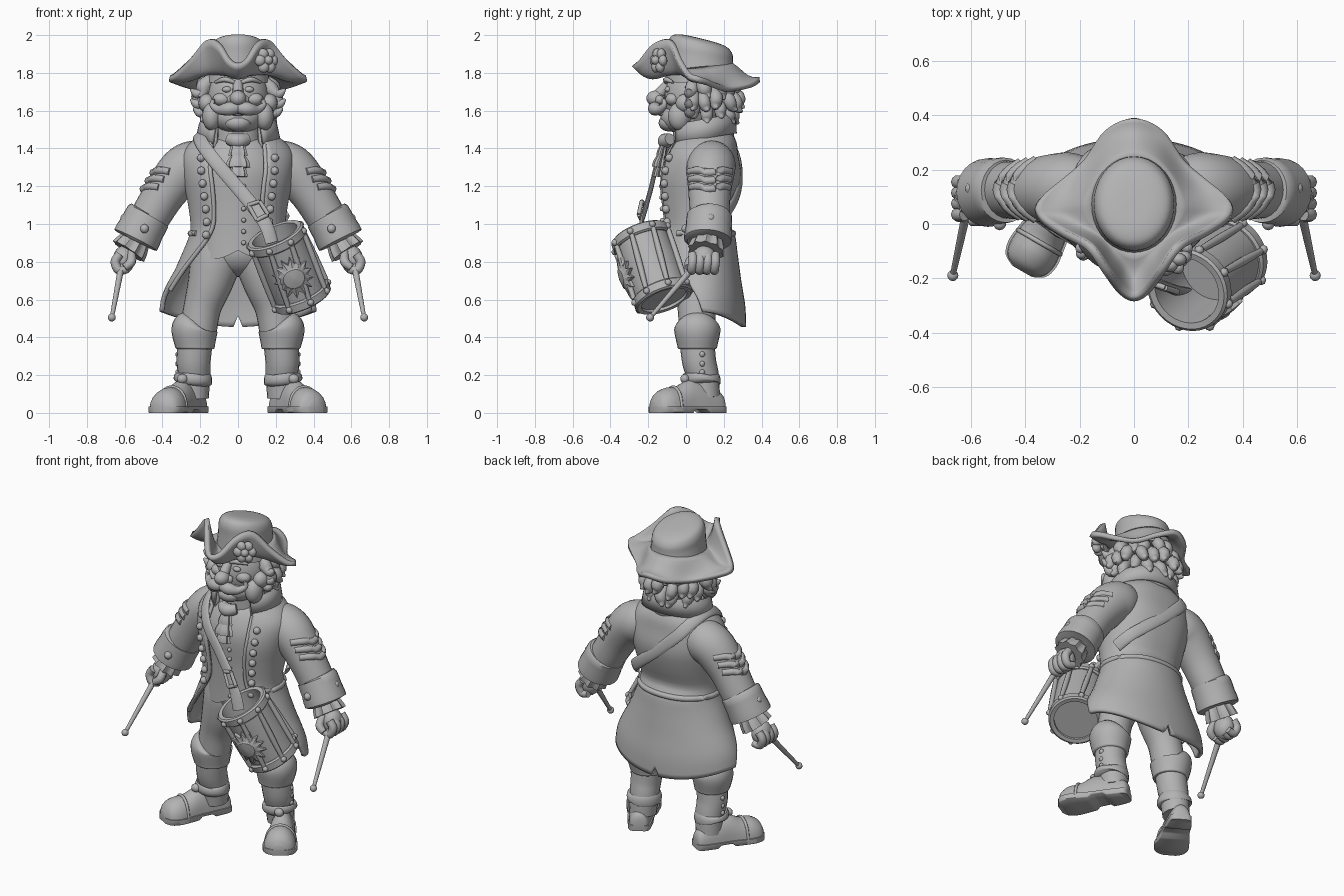
import bpy, bmesh, math, random
from math import sin, cos, pi, radians
from mathutils import Vector as V

if "Cube" in bpy.data.objects:
    bpy.data.objects.remove(bpy.data.objects["Cube"])

random.seed(4)
MAT = bpy.data.materials.new("clay grey")
MAT.diffuse_color = (0.45, 0.45, 0.45, 1)
MAT.use_nodes = True
MAT.node_tree.nodes["Principled BSDF"].inputs["Base Color"].default_value = MAT.diffuse_color


def finish(name, bm, sharp=50, thick=0):
    bmesh.ops.recalc_face_normals(bm, faces=bm.faces)
    me = bpy.data.meshes.new(name)
    bm.to_mesh(me)
    bm.free()
    me.materials.append(MAT)
    me.shade_smooth()
    me.set_sharp_from_angle(angle=radians(sharp))
    ob = bpy.data.objects.new(name, me)
    bpy.context.collection.objects.link(ob)
    if thick:
        m = ob.modifiers.new("thickness", 'SOLIDIFY')
        m.thickness, m.offset = thick, 0
    return ob


def grid(name, rings, wrap=True, caps=True, thick=0, sharp=50):
    bm = bmesh.new()
    rows = [[bm.verts.new(p) for p in r] for r in rings]
    n = len(rows[0])
    for a, b in zip(rows, rows[1:]):
        for i in range(n if wrap else n - 1):
            j = (i + 1) % n
            bm.faces.new((a[i], a[j], b[j], b[i]))
    if caps and wrap:
        bm.faces.new(rows[0])
        bm.faces.new(rows[-1])
    return finish(name, bm, sharp, thick)


def smooth(rows, k=4, loop=False):
    """Catmull-Rom through rows of numbers."""
    n, out = len(rows), []
    get = (lambda i: rows[i % n]) if loop else (lambda i: rows[max(0, min(n - 1, i))])
    for i in range(n if loop else n - 1):
        for s in range(k):
            t = s / k
            out.append([0.5 * (2 * b + (c - a) * t + (2 * a - 5 * b + 4 * c - d) * t * t + (3 * b - a - 3 * c + d) * t ** 3)
                        for a, b, c, d in zip(get(i - 1), get(i), get(i + 1), get(i + 2))])
    return out if loop else out + [list(rows[-1])]


def tube(name, rows, k=4, n=14, ref=None, flat=1, wave=0, waves=8, sharp=50):
    """Rows are x, y, z, radius; flat squashes the section along ref."""
    rows = smooth(rows, k)
    pts, rings = [V(r[:3]) for r in rows], []
    for i, p in enumerate(pts):
        t = (pts[min(i + 1, len(pts) - 1)] - pts[max(i - 1, 0)]).normalized()
        f = ref(p) if ref else (V((0, 1, 0)) if abs(t.y) < 0.9 else V((0, 0, 1)))
        u = t.cross(f).normalized()
        w = u.cross(t)
        ring = []
        for j in range(n):
            a = 2 * pi * j / n
            r = rows[i][3] * (1 + wave * cos(a * waves))
            ring.append(p + u * r * cos(a) + w * r * flat * sin(a))
        rings.append(ring)
    return grid(name, rings, sharp=sharp)


def ball(name, loc, size, seg=16):
    size = (size,) * 3 if isinstance(size, (int, float)) else size
    bm = bmesh.new()
    bmesh.ops.create_uvsphere(bm, u_segments=seg, v_segments=seg * 3 // 4, radius=1)
    for v in bm.verts:
        v.co = V(a * b for a, b in zip(v.co, size)) + V(loc)
    return finish(name, bm)


# coat: height, half width, half depth, centre y, half opening in degrees
COAT = smooth([(1.48, .16, .13, .10, 36), (1.43, .235, .165, .09, 35), (1.36, .285, .19, .075, 32),
               (1.25, .28, .215, .065, 30), (1.12, .255, .195, .055, 30), (1.01, .24, .17, .045, 32),
               (.94, .245, .192, .055, 38), (.85, .28, .2, .06, 50), (.70, .345, .21, .07, 70),
               (.57, .39, .23, .07, 86), (.455, .405, .235, .07, 94)], 3)


def coat_xy(z, rx, ry, yc, th):
    back = .8 + .2 * max(0, min(1, (1.05 - z) / .2))      # squarer across the upper back
    x = abs(sin(th)) ** (back if cos(th) < 0 else 1)
    return rx * math.copysign(x, sin(th)), yc - ry * cos(th)


def coat_pt(z, deg, out=0.0):
    for a, b in zip(COAT, COAT[1:]):
        if a[0] >= z >= b[0]:
            t = (a[0] - z) / (a[0] - b[0])
            _, rx, ry, yc, o = [p + (q - p) * t for p, q in zip(a, b)]
            break
    return V((*coat_xy(z, rx + out, ry + out, yc, radians(deg)), z)), o


rings = []
for z, rx, ry, yc, o in COAT:
    low = max(0, (.75 - z) / .295)
    ring = []
    for i in range(49):
        th = radians(o + (360 - 2 * o) * i / 48)
        lift = low * .08 * sin(th) ** 2 + (.06 * low ** 4 if i == 24 else 0)
        ring.append((*coat_xy(z, rx, ry, yc, th), z + lift))
    rings.append(ring)
grid("coat", rings, wrap=False, thick=.025)
tube("waist_seam", [(*coat_pt(.95, a, .006)[0], .018) for a in range(60, 301, 15)], k=2, n=8)

# collar standing around the neck
rings = []
for z, rx, ry in ((1.41, .205, .165), (1.47, .18, .155), (1.53, .178, .155), (1.545, .19, .165), (1.53, .198, .172), (1.45, .215, .175)):
    rings.append([(rx * sin(t), .085 - ry * cos(t), z - .03 * cos(t))
                  for t in (radians(38 + 284 * i / 32) for i in range(33))])
grid("collar", rings, wrap=False, thick=.018)

# waistcoat with pointed hem
rings = []
for z, rx, ry, yc in smooth([(1.47, .12, .11, .08), (1.4, .2, .16, .07), (1.28, .25, .195, .065), (1.1, .225, .175, .055),
                             (.95, .22, .165, .05), (.86, .225, .165, .05)]):
    low = max(0, 1 - (z - .86) / .09)
    rings.append([(rx * sin(t), yc - ry * cos(t), z - low * .06 * max(0, cos(t)) * abs(sin(2 * t)))
                  for t in (2 * pi * i / 48 for i in range(48))])
grid("waistcoat", rings)
for i in range(6):
    z = 1.2 - .06 * i
    ball("waistcoat_button", (.03, -.13 + .03 * (1.2 - z), z), .013, 8)

# neck and cravat
tube("neck", [(0, .06, 1.4, .13), (0, .05, 1.56, .12)], n=20)
tube("cravat_knot", [(-.05, -.085, 1.45, .03), (0, -.11, 1.44, .04), (.05, -.085, 1.45, .03)])
for z, w, y in ((1.39, .045, -.125), (1.33, .058, -.14), (1.28, .045, -.145)):
    tube("cravat_ruffle", [(0, y + .02, z + .06, .02), (0, y, z, w * .9), (0, y - .005, z - .03, w)], n=32, flat=.55, wave=.12)

# head and face
ball("head", (0, .05, 1.67), (.165, .165, .185), 28)
ball("jaw", (0, -.005, 1.56), (.13, .13, .085), 20)
ball("chin", (0, -.09, 1.535), (.07, .055, .045))
ball("lower_lip", (0, -.125, 1.585), (.04, .025, .015))
ball("nose", (0, -.16, 1.665), (.044, .05, .042))
tube("nose_bridge", [(0, -.09, 1.75, .025), (0, -.14, 1.69, .03)])
for s in (-1, 1):
    ball("cheek", (s * .085, -.07, 1.66), (.05, .04, .035))
    ball("eye", (s * .058, -.095, 1.712), (.026, .018, .016))
    ball("nostril", (s * .037, -.14, 1.658), .024, 10)
    tube("eyebrow", [(s * .02, -.105, 1.75, .01), (s * .07, -.105, 1.765, .014), (s * .12, -.07, 1.75, .007)])
    tube("moustache", [(0, -.16, 1.615, .03), (s * .05, -.165, 1.61, .036), (s * .1, -.14, 1.605, .024),
                       (s * .135, -.115, 1.63, .016), (s * .13, -.12, 1.66, .009)])
    ball("sideburn", (s * .14, -.035, 1.57), (.05, .06, .075))
    ball("ear_whisker", (s * .165, .0, 1.64), (.045, .055, .05))
    for x, z in ((.19, 1.7), (.19, 1.645), (.175, 1.6)):
        tube("side_lock", [(s * (x - .03), .03, z + .02, .035), (s * (x + .025), .02, z - .01, .028),
                           (s * (x + .06), .01, z + .015, .006)])

# curled hair around the back
for z, r, n in ((1.73, .185, 10), (1.665, .205, 11), (1.605, .175, 9)):
    for i in range(n):
        t = radians(80 + 200 * i / (n - 1) + random.uniform(-5, 5))
        c = V((r * sin(t), .07 - r * cos(t), z + random.uniform(-.02, .015)))
        o = V((sin(t), -cos(t), 0))
        side = V((cos(t), sin(t), 0)) * random.uniform(-.03, .03)
        tube("hair_curl", [(*(c - o * .04 + V((0, 0, .04))), .028), (*c, random.uniform(.034, .043)),
                           (*(c + o * .012 + side * .6 - V((0, 0, .04))), .027),
                           (*(c + o * .035 + side - V((0, 0, .055))), .005)], k=3, n=10)

# three-cornered hat brim, crown and rosette
half = [(.05, -.245, 1.87), (.105, -.17, 1.955), (.165, -.085, 1.972), (.26, -.035, 1.868), (.34, .015, 1.79),
        (.363, .06, 1.77), (.335, .105, 1.755), (.265, .16, 1.73), (.18, .23, 1.712), (.10, .345, 1.735)]
edge = [(0, -.275, 1.845)] + half + [(0, .39, 1.765)] + [(-x, y, z) for x, y, z in reversed(half)]
rings = []
for k in range(9):
    t, ring = k / 8, []
    for x, y, z in smooth(edge, 5, True):
        a = math.atan2(x, .07 - y)
        bx, by = .15 * sin(a), .07 - .17 * cos(a)
        bz = 1.82 + .12 * (by - .07)
        ring.append((bx + (x - bx) * t ** .85, by + (y - by) * t ** .85, bz + (z - bz) * t ** 1.3 - .035 * sin(pi * t)))
    rings.append(ring)
grid("hat_brim", rings, caps=False, thick=.028)
rings = []
for z, r, f in smooth([(1.75, .168, 1.1), (1.82, .158, 1.13), (1.88, .15, 1.16), (1.93, .146, 1.17), (1.965, .126, 1.17),
                       (1.98, .08, 1.2), (1.983, .02, 1.2)]):
    rings.append([(r * sin(a), .075 - f * r * cos(a), z + f * r * cos(a) * .24 * max(0, (z - 1.76) / .22))
                  for a in (2 * pi * i / 36 for i in range(36))])
grid("hat_crown", rings)
c, nrm = V((.15, -.145, 1.865)), V((.55, -.8, .1)).normalized()
u = nrm.cross(V((0, 0, 1))).normalized()
w = u.cross(nrm)
for i in range(6):
    a = i * pi / 3
    ball("rosette_petal", c + (u * cos(a) + w * sin(a)) * .04, (.03, .024, .03), 12)
ball("rosette_centre", c + nrm * .02, .024, 12)

for s in (-1, 1):
    # coat front edge and buttons
    tube("coat_edge", [(*coat_pt(z, s * coat_pt(z, 0)[1], .004)[0], .012) for z in (1.42, 1.3, 1.2, 1.1, 1.0, .92, .85, .75, .65)], n=8)
    for i in range(7):
        z = 1.35 - .068 * i
        ball("coat_button", coat_pt(z, s * 40, .018)[0], .022, 10)
    # sleeve, chevrons, cuff and ruffle
    tube("sleeve", [(s * .17, .135, 1.325, .11), (s * .23, .135, 1.315, .128), (s * .3, .13, 1.275, .128), (s * .39, .125, 1.16, .112),
                    (s * .47, .125, 1.03, .105), (s * .52, .12, .95, .1)], n=24)
    d, o = V((s * .6, 0, -.8)), V((s * .8, 0, .6))
    for k in range(3):
        m = V((s * .335, .127, 1.23)) + d * (.05 * k)
        tube("chevron", [(*(m + (o * cos(a) + V((0, sin(a), 0))) * (.116 - .005 * k) + d * (.035 - .05 * abs(a))), .021)
                         for a in (-1.15, -.6, 0, .6, 1.15)], k=3, n=8)
    tube("cuff", [(s * .473, .125, 1.045, .1), (s * .475, .125, 1.042, .12), (s * .51, .12, .978, .122), (s * .542, .115, .915, .126),
                  (s * .543, .115, .913, .09)], k=2, n=24, sharp=40)
    ball("cuff_button", (s * .495, .0, .975), .024, 10)
    ball("cuff_button", (s * .6, .13, 1.03), .024, 10)
    tube("wrist_ruffle", [(s * .535, .115, .925, .07), (s * .56, .11, .885, .085), (s * .58, .105, .855, .092)], n=40, wave=.08, waves=10)
    # fist
    ball("palm", (s * .605, .095, .81), (.058, .068, .075))
    for k in range(4):
        y = .035 + .04 * k
        tube("finger", [(s * .625, y, .84, .024), (s * .65, y, .8, .025), (s * .63, y - .005, .755, .024), (s * .585, y, .76, .02)], n=10)
    tube("thumb", [(s * .565, .06, .85, .022), (s * .565, .02, .8, .025), (s * .6, .012, .77, .02)], n=10)
    # drumstick
    tube("drumstick", [(s * .6, .12, .86, .017), (s * .62, .03, .76, .017), (s * .667, -.185, .51, .011)], n=10)
    ball("drumstick_tip", (s * .668, -.19, .505), .021, 12)
    # breeches, turned cuff and boot shaft
    tube("breeches_leg", [(s * .1, .06, .92, .13), (s * .12, .055, .8, .135), (s * .15, .05, .68, .118), (s * .188, .055, .56, .1), (s * .21, .06, .44, .098)], n=24)
    tube("boot_top", [(s * .215, .06, .475, .085), (s * .225, .06, .46, .116), (s * .23, .06, .43, .122), (s * .228, .06, .36, .107),
                      (s * .228, .06, .34, .1), (s * .228, .06, .335, .07)], n=24)
    tube("boot_shaft", [(s * .228, .06, .36, .092), (s * .235, .07, .27, .09), (s * .232, .09, .19, .085), (s * .235, .1, .08, .08)], n=20)
    tube("ankle_strap", [(s * .235, .085, .205, .08), (s * .235, .085, .195, .098), (s * .24, .08, .165, .102), (s * .242, .08, .15, .08)], n=20)
    ball("strap_buckle", (s * .295, -.005, .18), (.03, .025, .026), 10)
    for z in (.31, .26, .215):
        ball("boot_button", (s * .316, .085, z), .016, 8)
    # boot foot and heeled sole, heel to toe
    heel, f, side = V((s * .232, .137, 0)), V((s * .5, -.866, 0)), V((.866, s * .5, 0))
    rows = smooth([(-.065, .03, .07), (-.045, .055, .11), (.05, .068, .16), (.14, .075, .175), (.22, .088, .14),
                   (.285, .094, .132), (.335, .078, .105), (.36, .035, .06)])
    foot, sole = [], []
    for q, hw, h in rows:
        c = heel + f * q
        foot.append([c + side * hw * cos(a) + V((0, 0, .025 + max(0, (h - .025) * sin(a)))) for a in (2 * pi * i / 20 for i in range(20))])
        z0 = .018 if .07 < q < .16 else 0
        sole.append([c + side * (hw + .007) * x + V((0, 0, z)) for x, z in ((-1, z0 + .004), (-.95, z0), (.95, z0), (1, z0 + .004), (1, .035), (-1, .035))])
    grid("boot_foot", foot)
    grid("boot_sole", sole)
    p = heel + f * .235
    tube("toe_cap_seam", [(*(p + side * .09 * cos(a) + V((0, 0, .025 + .112 * sin(a)))), .009) for a in (0, .6, 1.1, 1.57, 2.04, 2.54, pi)], n=8)
ball("hips", (0, .06, .86), (.2, .15, .14), 20)

# shoulder strap, front run, back run and buckle
tube("strap", [(.25, .14, 1.02, .036), (.215, .22, 1.07, .036), (.12, .268, 1.15, .036), (0, .288, 1.25, .036), (-.13, .272, 1.37, .036),
               (-.19, .2, 1.45, .036), (-.21, .08, 1.475, .036), (-.19, -.05, 1.425, .036), (-.12, -.145, 1.33, .036),
               (0, -.185, 1.19, .036), (.09, -.215, 1.08, .036), (.15, -.24, .99, .036), (.18, -.25, .9, .036)],
     n=12, ref=lambda p: p - V((0, .08, 1.2)), flat=.3)
B = [V(p) for p in ((.055, -.215, 1.1), (.115, -.235, 1.12), (.16, -.25, 1.05), (.1, -.235, 1.02))]
for a, b in zip(B, B[1:] + B[:1]):
    tube("strap_buckle_frame", [(*a, .011), (*b, .011)], k=1, n=8)

# drum, with axis running down from the open top
top, bot = V((.2, -.24, .93)), V((.34, -.12, .61))
L, ax = (bot - top).length, (bot - top).normalized()
front = (V((0, -1, 0)) + ax * ax.y).normalized()
wid = ax.cross(front)


def drum_pt(q, a, r):
    return top + ax * q + (front * cos(a) + wid * sin(a)) * r


def drum_loft(name, prof, caps=True, n=36):
    return grid(name, [[drum_pt(q, 2 * pi * i / n, r) for i in range(n)] for q, r in prof], caps=caps, sharp=40)


drum_loft("drum_shell", [(.25, .01), (.25, .128), (0, .128), (0, .143), (L / 2, .148), (L, .143), (L, .01)])
for name, q in (("drum_top_hoop", .01), ("drum_bottom_hoop", L - .01)):
    drum_loft(name, [(q - .025, .127), (q - .028, .15), (q - .02, .16), (q + .02, .16), (q + .028, .15), (q + .025, .127), (q - .025, .127)], caps=False)
for i in range(8):
    a = (i + .5) * pi / 4
    tube("drum_cord", [(*drum_pt(.03, a, .157), .013), (*drum_pt(L / 2, a + .1, .155), .017), (*drum_pt(L - .03, a + .2, .157), .013)], n=8)
    ball("hoop_knob", drum_pt(.01, a, .16), .018, 8)
    ball("hoop_knob", drum_pt(L - .01, a + .2, .16), .018, 8)

# sunburst emblem on the drum
rings = []
for r0, h in ((1, .146), (1, .165), (.75, .17), (.5, .174), (.45, .18), (.1, .186)):
    ring = []
    for i in range(28):
        a = 2 * pi * i / 28
        r = r0 * (.115 if i % 2 == 0 or r0 < .6 else .078)
        ring.append(drum_pt(L / 2 + .01 + r * sin(a), r * cos(a) / .16, h))
    rings.append(ring)
grid("drum_sunburst", rings, sharp=30)
